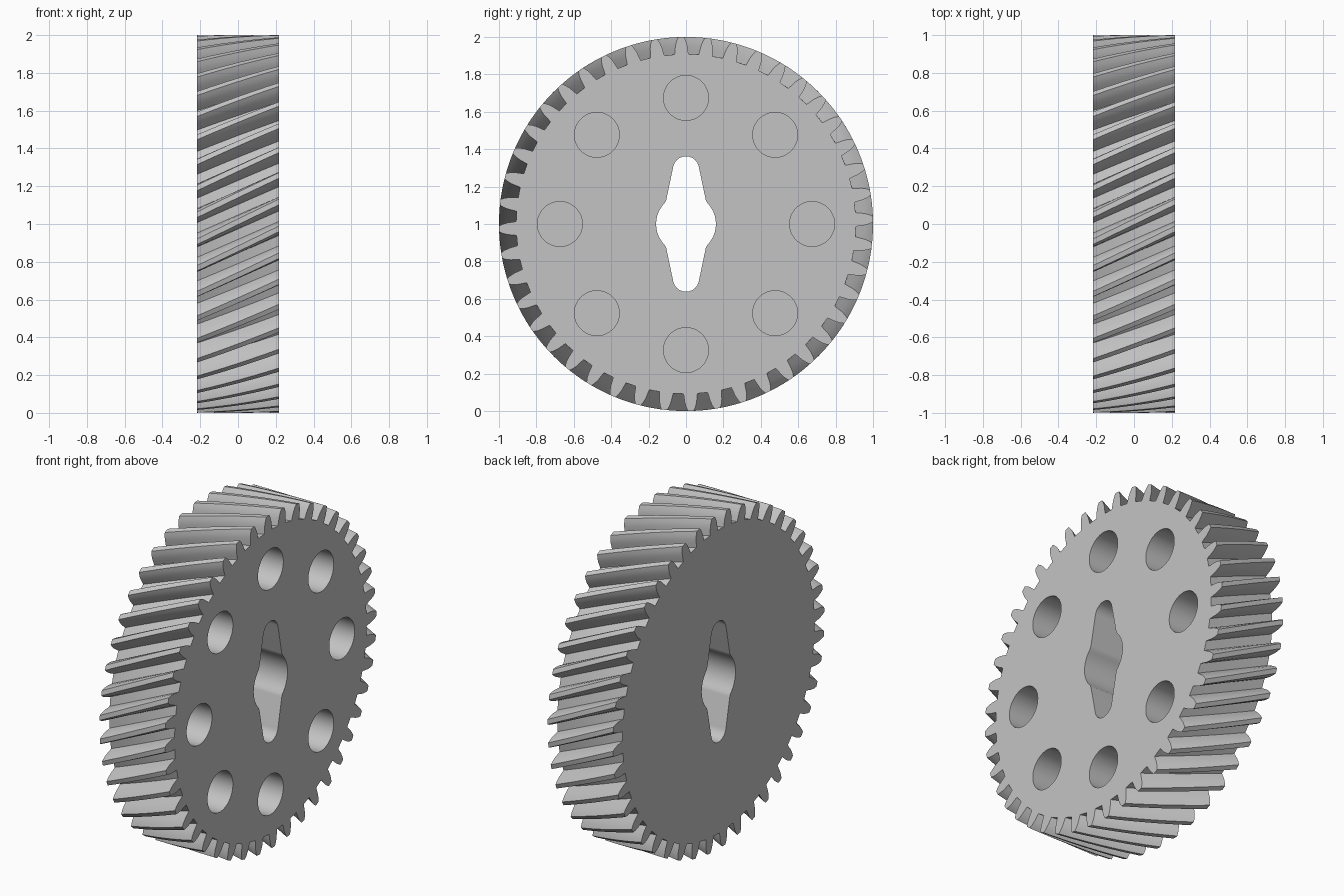
import bpy, bmesh
from math import sin, cos, pi, radians
from mathutils import Vector

cube = bpy.data.objects.get("Cube")
if cube:
    bpy.data.objects.remove(cube, do_unlink=True)

TEETH = 44
HALF = 0.216          # half the gear width
TWIST = 0.21          # helix rotation across the width
SEGMENTS = 6
PHASE = pi / 2 + 0.026
HOLE_DEPTH = 0.32

steel = bpy.data.materials.new("plain grey")
steel.use_nodes = True
colour = (0.55, 0.55, 0.55, 1)
steel.diffuse_color = colour
steel.node_tree.nodes["Principled BSDF"].inputs["Base Color"].default_value = colour


def polar(r, a, y=0, z=0):
    return (y + r * cos(a), z + r * sin(a))


def gear_outline(turn):
    # tooth flank as (radius, half angle), mirrored about the tooth centre
    flank = [(0.908, 0.041), (0.93, 0.037), (0.955, 0.033), (0.98, 0.025), (1.0, 0.015)]
    pts = []
    for i in range(TEETH):
        a = PHASE + turn + i * 2 * pi / TEETH
        pts += [polar(r, a - w) for r, w in flank]
        pts += [polar(r, a + w) for r, w in reversed(flank)]
    return pts


def slot_outline():
    # quarter: round hub lobe, small blend, tapered arm, round arm end
    quarter = [polar(0.16, radians(a)) for a in range(0, 41, 8)]
    quarter += [(0.112, 0.115), (0.105, 0.131)]
    quarter += [polar(0.07, radians(a), 0, 0.292) for a in range(15, 91, 15)]
    top = quarter + [(-y, z) for y, z in reversed(quarter[:-1])]
    return top + [(-y, -z) for y, z in top[1:-1]]


def circle_outline(y, z, r, n=48):
    return [polar(r, i * 2 * pi / n, y, z) for i in range(n)]


bm = bmesh.new()


def ring(pts, x):
    return [bm.verts.new((x, y, z + 1)) for y, z in pts]


def bridge(a, b):
    n = len(a)
    for i in range(n):
        j = (i + 1) % n
        bm.faces.new((a[i], a[j], b[j], b[i]))


def cap(loops, direction):
    edges = []
    for loop in loops:
        for i, v in enumerate(loop):
            w = loop[(i + 1) % len(loop)]
            edges.append(bm.edges.get((v, w)) or bm.edges.new((v, w)))
    bmesh.ops.triangle_fill(bm, edges=edges, use_beauty=True,
                            normal=Vector((direction, 0, 0)))


# Helical teeth
rings = []
for s in range(SEGMENTS + 1):
    t = s / SEGMENTS
    rings.append(ring(gear_outline(TWIST * (1 - t)), -HALF + 2 * HALF * t))
for a, b in zip(rings, rings[1:]):
    bridge(a, b)

# Through slot
slot_back, slot_front = ring(slot_outline(), -HALF), ring(slot_outline(), HALF)
bridge(slot_back, slot_front)

# Eight blind holes
hole_rims = []
for i in range(8):
    pts = circle_outline(*polar(0.674, i * pi / 4), 0.12)
    rim, floor = ring(pts, HALF), ring(pts, HALF - HOLE_DEPTH)
    bridge(rim, floor)
    bm.faces.new(floor)
    hole_rims.append(rim)

# Flat sides
cap([rings[0], slot_back], -1)
cap([rings[-1], slot_front] + hole_rims, 1)
bmesh.ops.recalc_face_normals(bm, faces=bm.faces)

mesh = bpy.data.meshes.new("helical_gear")
bm.to_mesh(mesh)
bm.free()
mesh.materials.append(steel)
gear = bpy.data.objects.new("helical_gear", mesh)
bpy.context.collection.objects.link(gear)
bpy.ops.object.select_all(action='DESELECT')
gear.select_set(True)
bpy.context.view_layer.objects.active = gear
bpy.ops.object.shade_smooth_by_angle(angle=radians(20))
